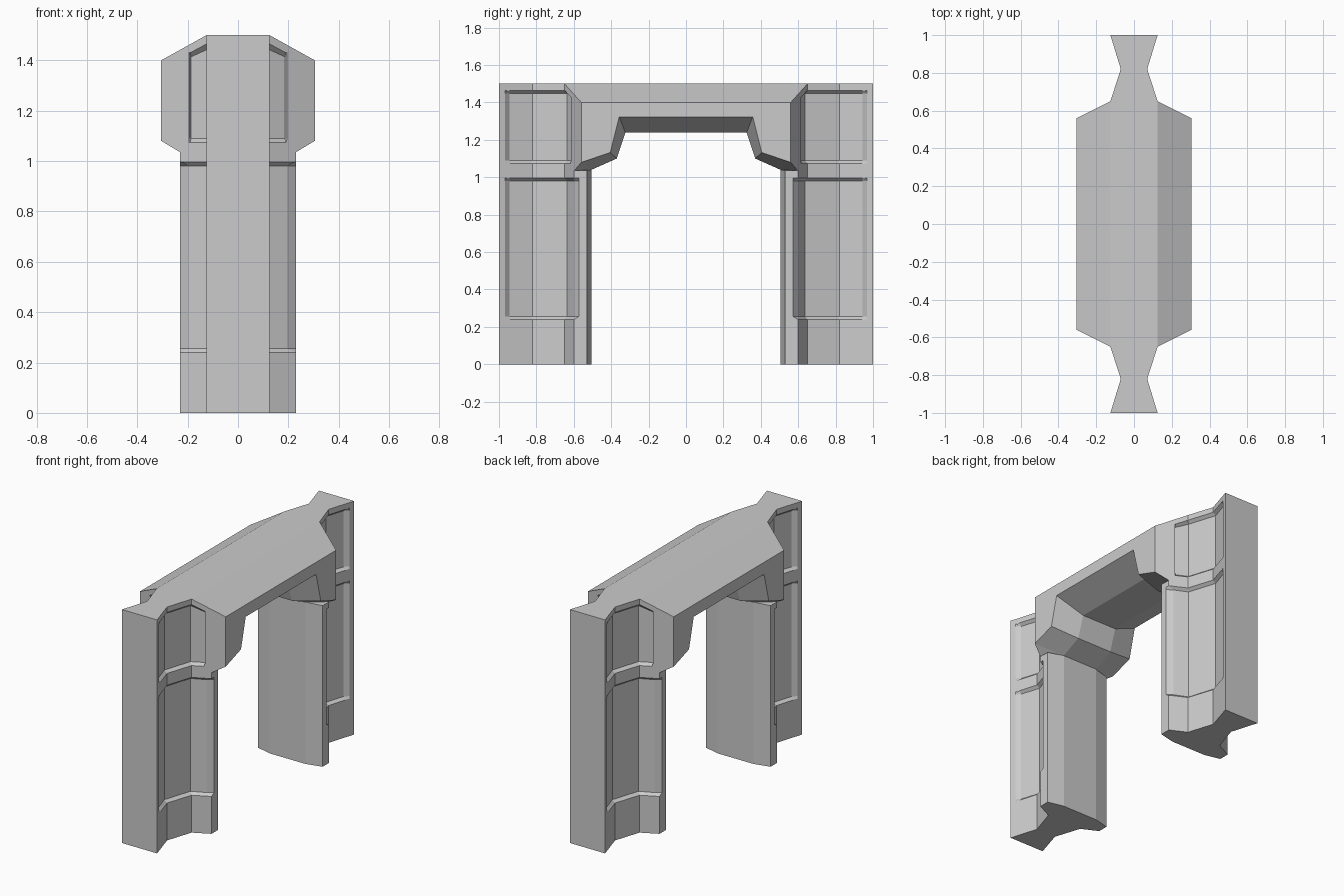
import bpy, bmesh

if "Cube" in bpy.data.objects:
    bpy.data.objects.remove(bpy.data.objects["Cube"])


def finish(name, bm):
    """Mirror a quarter model over x and y, weld it and make an object."""
    for axis in ('X', 'Y'):
        geom = bm.verts[:] + bm.edges[:] + bm.faces[:]
        bmesh.ops.mirror(bm, geom=geom, axis=axis, merge_dist=0.0)
        bmesh.ops.remove_doubles(bm, verts=bm.verts[:], dist=0.0005)
    bmesh.ops.recalc_face_normals(bm, faces=bm.faces[:])
    mesh = bpy.data.meshes.new(name)
    bm.to_mesh(mesh)
    bm.free()
    ob = bpy.data.objects.new(name, mesh)
    bpy.context.collection.objects.link(ob)
    return ob


# Arch quarter: leg outline a-f, lintel edges j-n, soffit p-q
H = 1.5
plan = dict(a=(.125, 1), b=(.07, .82), c=(.125, .65),
            d=(.23, .5975), e=(.23, .53), f=(.125, .505))
tops = dict(a=H, b=H, c=H, d=1.035, e=1.035, f=1.04)
pts = {}
for k, (x, y) in plan.items():
    pts[k + '0'] = (x, y, 0)
    pts[k + '1'] = (x, y, tops[k])
pts.update(j=(.125, 0, H), k=(.305, .56, 1.4), k0=(.305, 0, 1.4),
           l=(.305, .56, 1.08), m=(.305, .405, 1.132),
           n=(.305, .357, 1.323), n0=(.305, 0, 1.323),
           p=(.125, .37, 1.10), q=(.125, .324, 1.238), q0=(.125, 0, 1.238))
# Upper-case names are the same points moved to the x = 0 plane
for k in ('a0', 'a1', 'f0', 'f1', 'j', 'p', 'q', 'q0'):
    pts[k.upper()] = (0,) + tuple(pts[k][1:])
faces = ("A0 a0 b0 c0 d0 e0 f0 F0|A0 A1 a1 a0|a0 a1 b1 b0|b0 b1 c1 c0|"
         "c0 d0 d1 l k c1|d0 e0 e1 d1|e0 f0 f1 e1|f0 F0 F1 f1|"
         "A1 a1 b1 c1 j J|c1 k k0 j|k l m n n0 k0|l d1 e1 f1|l f1 p m|"
         "m p q n|n q q0 n0|f1 F1 P p|p P Q q|q Q Q0 q0")
bm = bmesh.new()
verts = {k: bm.verts.new(co) for k, co in pts.items()}
for f in faces.split('|'):
    bm.faces.new([verts[k] for k in f.split()])
arch = finish("arch", bm)


def panel(name, lo, hi, surf, deep, ends, far, drop, lip=0.016):
    """Bevelled recess: surf lies on the wall, deep is the sunken panel."""
    bm = bmesh.new()
    rings = []
    for z, mid in ((lo, surf), (lo + lip, deep), (hi - lip, deep), (hi, surf)):
        loop = [ends[0]] + mid + [ends[1], (far, ends[1][1]), (far, ends[0][1])]
        low = drop if z > (lo + hi) / 2 else 0
        rings.append([bm.verts.new((x, y, z - (low if 4 <= i <= 6 else 0)))
                      for i, (x, y) in enumerate(loop)])
    for r, s in zip(rings, rings[1:]):
        for i in range(len(r)):
            j = (i + 1) % len(r)
            bm.faces.new((r[i], r[j], s[j], s[i]))
    bm.faces.new(rings[0])
    bm.faces.new(rings[-1])
    bmesh.ops.triangulate(bm, faces=[f for f in bm.faces if len(f.verts) > 4])
    cutter = finish(name, bm)
    cutter.hide_render = True
    cutter.display_type = 'WIRE'
    mod = arch.modifiers.new(name, 'BOOLEAN')
    mod.operation = 'DIFFERENCE'
    mod.solver = 'EXACT'
    mod.object = cutter


# Recessed panels on the legs and beside the lintel
wall = [(.1067, .94), (.07, .82), (.125, .65)]
sunk = [(.09, .945), (.05, .82), (.108, .637)]
panel("lower_panel_cutter", .24, .997, wall + [(.23, .5975)],
      sunk + [(.195, .598)], [(.1152, .968), (.23, .571)], .4, 0)
panel("upper_panel_cutter", 1.073, 1.465, wall + [(.19, .6175)],
      sunk + [(.186, .5985)], [(.1152, .968), (.195, .615)], .4, .035)

# Apply the recesses and hide the cutters
bpy.context.view_layer.update()
dg = bpy.context.evaluated_depsgraph_get()
cut = bpy.data.meshes.new_from_object(arch.evaluated_get(dg))
arch.modifiers.clear()
arch.data = cut
for ob in list(bpy.data.objects):
    if ob.name.endswith("_cutter"):
        bpy.data.objects.remove(ob)
